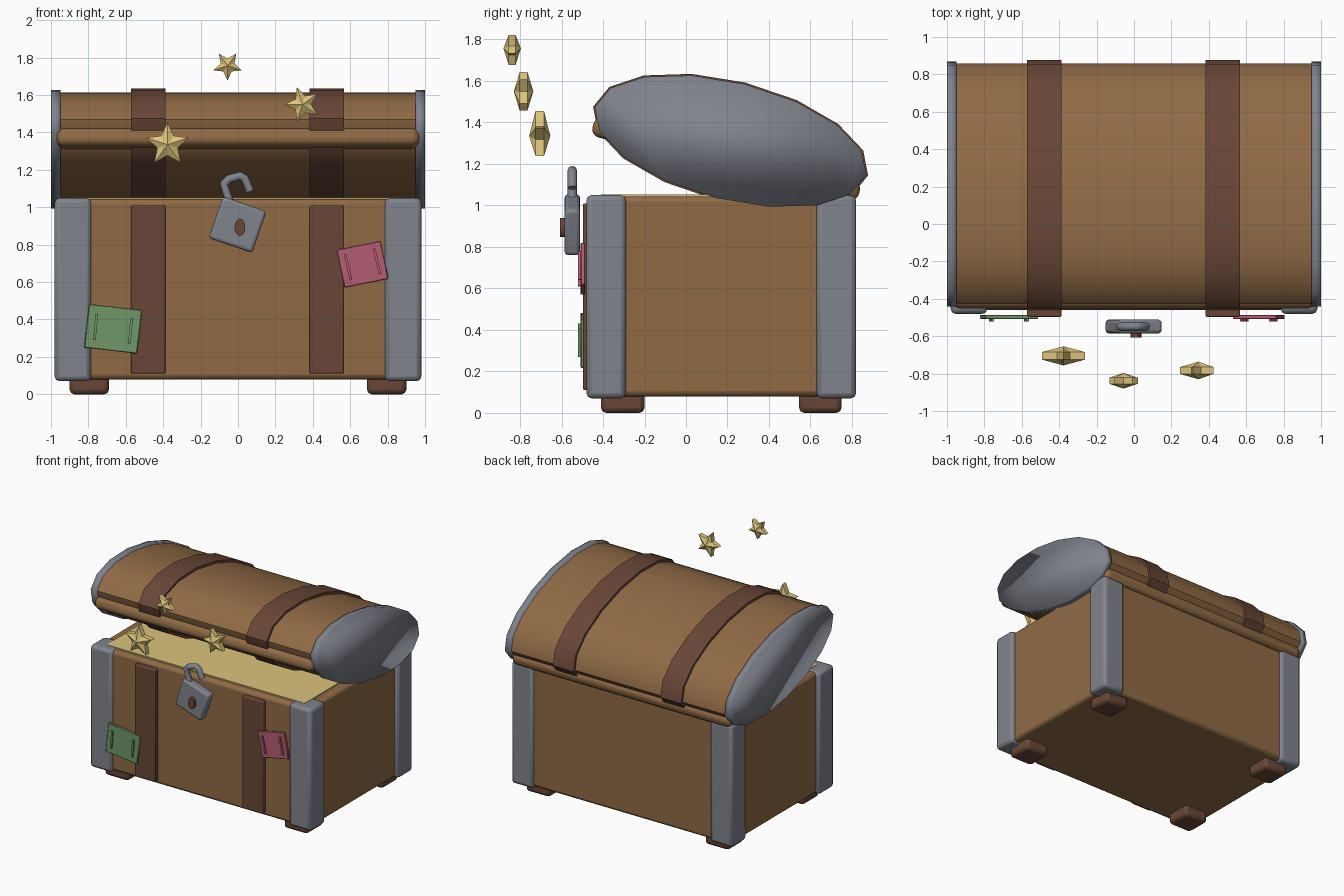
import bpy, bmesh, math
from mathutils import Matrix, Vector

if "Cube" in bpy.data.objects:
    bpy.data.objects.remove(bpy.data.objects["Cube"])


def mat(name, *c):
    m = bpy.data.materials.new(name)
    m.diffuse_color = (*c, 1)
    m.use_nodes = True
    m.node_tree.nodes["Principled BSDF"].inputs["Base Color"].default_value = m.diffuse_color
    return m


WOOD = mat("wood brown", 0.28, 0.145, 0.06)
DARK = mat("dark leather", 0.14, 0.062, 0.038)
METAL = mat("grey metal", 0.22, 0.23, 0.27)
GOLD = mat("gold", 0.72, 0.55, 0.2)
GREEN = mat("green tag", 0.16, 0.31, 0.14)
RED = mat("rose tag", 0.46, 0.11, 0.17)


def finish(name, bm, material, matrix=Matrix(), bevel=0, segs=2, smooth=35):
    bmesh.ops.recalc_face_normals(bm, faces=bm.faces)
    me = bpy.data.meshes.new(name)
    bm.to_mesh(me)
    bm.free()
    ob = bpy.data.objects.new(name, me)
    bpy.context.collection.objects.link(ob)
    ob.matrix_world = matrix
    me.materials.append(material)
    if bevel:
        b = ob.modifiers.new("bevel", 'BEVEL')
        b.width, b.segments = bevel, segs
    if smooth:
        bpy.ops.object.select_all(action='DESELECT')
        ob.select_set(True)
        bpy.context.view_layer.objects.active = ob
        if smooth >= 180:
            bpy.ops.object.shade_smooth()
        else:
            bpy.ops.object.shade_smooth_by_angle(angle=math.radians(smooth))
    return ob


def box(name, lo, hi, material, bevel=0, segs=2, matrix=Matrix()):
    lo, hi = Vector(lo), Vector(hi)
    bm = bmesh.new()
    bmesh.ops.create_cube(bm, size=1)
    for v in bm.verts:
        v.co = (lo + hi) / 2 + Vector(a * b for a, b in zip(v.co, hi - lo))
    return finish(name, bm, material, matrix, bevel, segs)


def facing(x, y, z, deg):
    """Frame turned in the front plane, counter-clockwise as seen from the front."""
    return Matrix.Translation((x, y, z)) @ Matrix.Rotation(-math.radians(deg), 4, 'Y')


# Chest body and treasure surface
box("chest_body", (-0.95, -0.46, 0.08), (0.95, 0.80, 1.043), WOOD, 0.025)
box("treasure", (-0.88, -0.41, 1.0), (0.88, 0.75, 1.052), GOLD)

# Corner posts and feet
for sx, side in ((-1, "left"), (1, "right")):
    for y0, y1, f0, f1, end in ((-0.48, -0.29, -0.41, -0.2, "front"),
                                (0.63, 0.82, 0.545, 0.75, "back")):
        xs = sorted((sx * 0.785, sx * 0.98))
        box(f"{end}_{side}_post", (xs[0], y0, 0.07), (xs[1], y1, 1.05), METAL, 0.025)
        xs = sorted((sx * 0.69, sx * 0.9))
        box(f"{end}_{side}_foot", (xs[0], f0, 0), (xs[1], f1, 0.12), DARK, 0.025)

# Front straps
for x in (-0.48, 0.475):
    box("front_strap", (x - 0.092, -0.497, 0.11), (x + 0.092, -0.44, 1.01), DARK, 0.008)

# Tilted lid: 16-sided oval barrel, caps, straps and rim
LID = Matrix.Translation((0, 0.215, 1.31)) @ Matrix.Rotation(math.radians(-14), 4, 'X')


def oval(name, x0, x1, grow, material, smooth):
    bm = bmesh.new()
    ring = []
    for i in range(16):
        t = math.tau * i / 16
        ring.append(bm.verts.new((x0, (0.675 + grow) * math.cos(t), (0.283 + grow) * math.sin(t))))
    f = bm.faces.new(ring)
    r = bmesh.ops.extrude_face_region(bm, geom=[f])
    for v in r["geom"]:
        if isinstance(v, bmesh.types.BMVert):
            v.co.x = x1
    return finish(name, bm, material, LID, smooth=smooth)


oval("lid", -0.96, 0.96, -0.012, WOOD, 50)
oval("lid_cap_left", -1.0, -0.95, 0, METAL, 180)
oval("lid_cap_right", 0.95, 1.0, 0, METAL, 180)
for x in (-0.48, 0.475):
    oval("lid_strap", x - 0.092, x + 0.092, 0.008, DARK, 50)
box("lid_rim", (-0.97, -0.662, -0.137), (0.97, 0.662, -0.04), WOOD, 0.04, 4, LID)

# Padlock: plate, open shackle, keyhole
box("padlock_body", (-0.123, -0.037, -0.118), (0.123, 0.037, 0.118), METAL, 0.018, 3,
    facing(-0.002, -0.548, 0.907, -19))
curve = bpy.data.curves.new("padlock_shackle", 'CURVE')
curve.dimensions = '3D'
curve.bevel_depth, curve.bevel_resolution, curve.use_fill_caps = 0.023, 2, True
path = ((-0.045, 1.03), (-0.075, 1.125), (-0.05, 1.15), (0.01, 1.168), (0.035, 1.155), (0.065, 1.085))
sp = curve.splines.new('POLY')
sp.points.add(len(path) - 1)
for p, (x, z) in zip(sp.points, path):
    p.co = (x, -0.548, z, 1)
curve.materials.append(METAL)
bpy.context.collection.objects.link(bpy.data.objects.new("padlock_shackle", curve))
bm = bmesh.new()
bmesh.ops.create_cone(bm, cap_ends=True, segments=16, radius1=1, radius2=1, depth=1)
finish("keyhole", bm, DARK, Matrix.Translation((0.01, -0.588, 0.893))
       @ Matrix.Rotation(math.pi / 2, 4, 'X') @ Matrix.Diagonal((0.029, 0.046, 0.04, 1)), smooth=40)

# Travel tags with two raised bars each
for name, m, x, z, w, h, rot in (("green_tag", GREEN, -0.668, 0.35, 0.285, 0.235, -6.5),
                                 ("rose_tag", RED, 0.666, 0.695, 0.24, 0.208, 11.5)):
    frame = facing(x, -0.5, z, rot)
    box(name, (-w / 2, -0.008, -h / 2), (w / 2, 0.014, h / 2), m, 0.004, 1, frame)
    for s in (-1, 1):
        box(name + "_bar", (-0.007, -0.02, -0.07), (0.007, 0, 0.07), m, 0, 1,
            frame @ facing(s * w * 0.33, 0, 0, 1.5))


# Floating stars with raised centres
def star(x, y, z, r, depth, deg):
    bm = bmesh.new()
    rings = []
    for s in (-1, 1):
        ring = []
        for i in range(10):
            t = math.pi / 2 + math.pi * i / 5
            q = r * (0.48 if i % 2 else 1)
            ring.append(bm.verts.new((q * math.cos(t), s * depth * 0.4, q * math.sin(t))))
        peak = bm.verts.new((0, s * depth, 0))
        for i in range(10):
            bm.faces.new((peak, ring[i], ring[(i + 1) % 10]))
        rings.append(ring)
    a, b = rings
    for i in range(10):
        j = (i + 1) % 10
        bm.faces.new((a[i], a[j], b[j], b[i]))
    finish("star", bm, GOLD, facing(x, y, z, deg), smooth=0)


star(-0.056, -0.838, 1.757, 0.08, 0.042, 36)
star(0.345, -0.783, 1.55, 0.098, 0.047, 18)
star(-0.377, -0.705, 1.335, 0.12, 0.051, 0)
